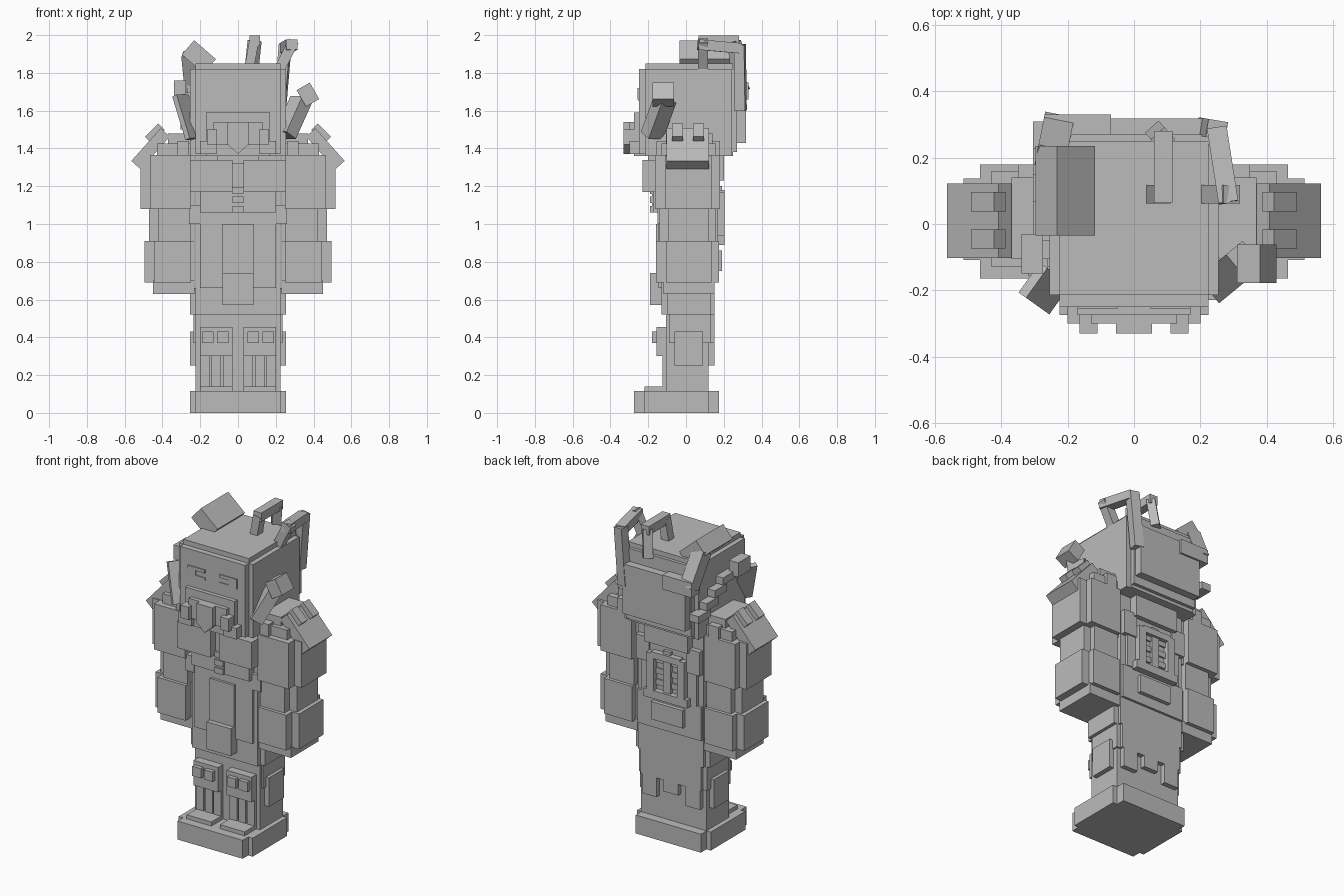
import bpy
from mathutils import Vector, Matrix

old = bpy.data.objects.get("Cube")
if old:
    bpy.data.objects.remove(old, do_unlink=True)

GREY = .5
stone = bpy.data.materials.new("plain_grey")
stone.use_nodes = True
stone.diffuse_color = (GREY, GREY, GREY, 1)
stone.node_tree.nodes["Principled BSDF"].inputs["Base Color"].default_value = (GREY, GREY, GREY, 1)

CORNERS = [(x, y, z) for x in (-.5, .5) for y in (-.5, .5) for z in (-.5, .5)]
FACES = [(0, 1, 3, 2), (4, 6, 7, 5), (0, 4, 5, 1), (2, 3, 7, 6), (0, 2, 6, 4), (1, 5, 7, 3)]


def solid(name, matrix, size):
    """Flat sided box of the given size placed by a matrix."""
    points = [matrix @ Vector([c * s for c, s in zip(corner, size)]) for corner in CORNERS]
    mesh = bpy.data.meshes.new(name)
    mesh.from_pydata(points, [], FACES)
    mesh.materials.append(stone)
    part = bpy.data.objects.new(name, mesh)
    bpy.context.collection.objects.link(part)
    return part


def block(name, x, y, z):
    """Upright box; a single x value means a centred half width."""
    if not isinstance(x, tuple):
        x = (-x, x)
    spans = (x, y, z)
    centre = Vector([(low + high) / 2 for low, high in spans])
    solid(name, Matrix.Translation(centre), [high - low for low, high in spans])


def pair(name, x, y, z):
    """The same box on the left and the right side."""
    low, high = x
    block("left_" + name, (low, high), y, z)
    block("right_" + name, (-high, -low), y, z)


def beam(name, start, end, width, depth):
    """Slanted bar from start to end; its width lies level."""
    start, end = Vector(start), Vector(end)
    run = end - start
    turn = run.to_track_quat("Z", "Y").to_matrix().to_4x4()
    solid(name, Matrix.Translation((start + end) / 2) @ turn, (width, depth, run.length))


def taper(name, half, y, top, bottom):
    """Downward pointing wedge."""
    front, back = y
    points = [(px, py, pz) for py in (front, back)
              for px, pz in ((-half, top), (half, top), (0, bottom))]
    mesh = bpy.data.meshes.new(name)
    mesh.from_pydata(points, [], [(0, 2, 1), (3, 4, 5), (0, 1, 4, 3), (1, 2, 5, 4), (2, 0, 3, 5)])
    mesh.materials.append(stone)
    bpy.context.collection.objects.link(bpy.data.objects.new(name, mesh))


# Feet and legs
block("foot_base", .225, (-.275, .175), (0, .115))
block("foot_sides", .255, (-.22, .12), (0, .115))
block("legs", .225, (-.105, .12), (.11, .54))
block("knee_band_sides", .235, (-.09, .13), (.37, .52))
block("knee_band_back", .21, (.1, .15), (.37, .52))
pair("knee_side_guard", (.2, .255), (-.06, .09), (.25, .43))
pair("leg_back_tooth", (.1, .2), (.1, .15), (.25, .38))
block("leg_back_middle_tooth", .05, (.1, .15), (.3, .38))
pair("toe", (.03, .2), (-.22, -.1), (.11, .14))
pair("knee_plate", (.03, .2), (-.155, -.1), (.3, .455))
for place in (.05, .13):
    pair("knee_stud", (place, place + .06), (-.18, -.15), (.37, .43))
for place in (.03, .09, .15):
    pair("shin_strip", (place, place + .05), (-.125, -.1), (.14, .3))

# Torso
block("torso", .225, (-.13, .15), (.52, 1.37))
block("hip_band", .255, (-.1, .13), (.52, .66))
block("waist_band_back", .22, (.1, .165), (.69, .9))
block("waist_front", .2, (-.145, -.1), (.66, 1.06))
block("loin_cloth", .083, (-.16, -.1), (.57, 1))
block("loin_cloth_weight", .083, (-.19, -.1), (.57, .74))
block("lower_chest", .2, (-.16, -.1), (1.06, 1.2))
pair("chest_plate", (.03, .255), (-.23, -.1), (1.17, 1.34))
pair("chest_lower_plate", (.03, .2), (-.175, -.1), (1.06, 1.17))
block("chest_strap", .03, (-.18, -.1), (1.06, 1.34))
for level in (1.06, 1.11, 1.16):
    block("strap_button", .03, (-.19, -.15), (level, level + .035))
block("collar", .11, (-.2, .1), (1.32, 1.37))
pair("chest_side_tab", (.2, .26), (-.15, -.1), (1.0, 1.1))

# Back harness
block("back_yoke", .15, (.14, .2), (1.23, 1.36))
block("back_panel", .19, (.14, .17), (.9, 1.25))
block("spine", .025, (.15, .19), (.92, 1.2))
pair("harness_rail", (.08, .13), (.15, .205), (.92, 1.17))
for level in (.97, 1.04, 1.11):
    block("back_rib", .1, (.15, .18), (level, level + .035))
block("harness_top", .1, (.15, .205), (1.14, 1.18))
block("harness_base", .15, (.14, .205), (.89, .94))
block("back_lower_bar", .11, (.14, .19), (.75, .86))
pair("back_shoulder_blade", (.13, .22), (.14, .18), (1.1, 1.25))

# Arms, each section a wide core crossed with a deep core
SECTIONS = [("upper_arm", .515, .17, 1.08, 1.365), ("elbow", .47, .145, .9, 1.09),
            ("forearm", .495, .165, .69, .91)]
for name, reach, deep, low, high in SECTIONS:
    pair(name, (.23, reach), (.01 - deep * .7, .01 + deep * .75), (low, high))
    pair(name + "_plates", (.25, reach - .05), (.005 - deep, .01 + deep), (low, high))
pair("hand", (.23, .45), (-.12, .15), (.63, .7))

# Shoulders
pair("shoulder", (.22, .43), (-.13, .16), (1.36, 1.425))
pair("shoulder_step", (.22, .37), (-.105, .14), (1.42, 1.48))
pair("shoulder_front_tab", (.26, .32), (-.155, -.1), (1.36, 1.44))
pair("shoulder_back_tab", (.28, .35), (.1, .18), (1.36, 1.44))
for side, label in ((1, "left_"), (-1, "right_")):
    beam(label + "pauldron", (side * .54, .01, 1.312), (side * .385, .01, 1.485), .225, .066)
    for y in (-.045, .067):
        beam(label + "pauldron_stud", (side * .475, y, 1.445), (side * .405, y, 1.515), .058, .05)

# Head
block("head", .225, (-.215, .25), (1.36, 1.85))
block("head_sides", .255, (-.215, .24), (1.36, 1.82))
block("face", .225, (-.25, -.2), (1.37, 1.82))
block("head_back", .225, (.2, .27), (1.38, 1.82))
block("nape_plate", .215, (.2, .318), (1.43, 1.74))
pair("brow", (.05, .17), (-.257, -.24), (1.7, 1.72))
pair("eye", (.05, .17), (-.255, -.24), (1.655, 1.67))
pair("eye_corner", (.115, .17), (-.256, -.24), (1.66, 1.71))

# Muzzle
block("muzzle", .17, (-.275, -.2), (1.36, 1.59))
block("lips", .13, (-.3, -.2), (1.42, 1.54))
block("beak", .055, (-.33, -.25), (1.42, 1.54))
taper("beak_tip", .055, (-.33, -.25), 1.42, 1.37)
pair("tusk", (.11, .165), (-.33, -.25), (1.42, 1.5))
pair("tusk_root", (.11, .2), (-.3, -.2), (1.37, 1.44))

# Ears
beam("right_ear", (-.235, -.22, 1.45), (-.305, -.17, 1.68), .11, .03)
block("right_ear_tip", (-.34, -.275), (-.15, -.03), (1.67, 1.76))
beam("left_ear", (.25, -.18, 1.47), (.335, -.11, 1.66), .1, .075)
beam("left_ear_tip", (.335, -.12, 1.665), (.405, -.12, 1.705), .115, .1)

# Crest folded over the right upper edge of the head
beam("crest", (-.265, .1, 1.935), (-.15, .1, 1.835), .27, .1)
beam("crest_rear", (-.25, .2, 1.9), (-.23, .3, 1.7), .09, .07)
block("crest_tail", (-.27, -.07), (.25, .33), (1.66, 1.75))

# Stepped chain along the right side of the head
for step in range(4):
    y, z = .24 - step * .08, 1.5 + step * .05
    block("side_chain", (-.305, -.24), (y - .05, y + .07), (z, z + .045))

# Arched loops on the top and the left rear of the head
beam("top_loop_front", (.06, .09, 1.83), (.085, .09, 1.97), .055, .05)
beam("top_loop_bar", (.088, .065, 1.97), (.088, .28, 1.97), .055, .055)
beam("top_loop_rear", (.088, .255, 1.97), (.07, .275, 1.8), .055, .05)
beam("left_loop_front", (.22, .09, 1.82), (.295, .09, 1.97), .055, .055)
beam("left_loop_bar", (.285, .065, 1.95), (.25, .29, 1.93), .06, .055)
beam("left_loop_rear", (.25, .285, 1.95), (.22, .29, 1.6), .055, .06)
